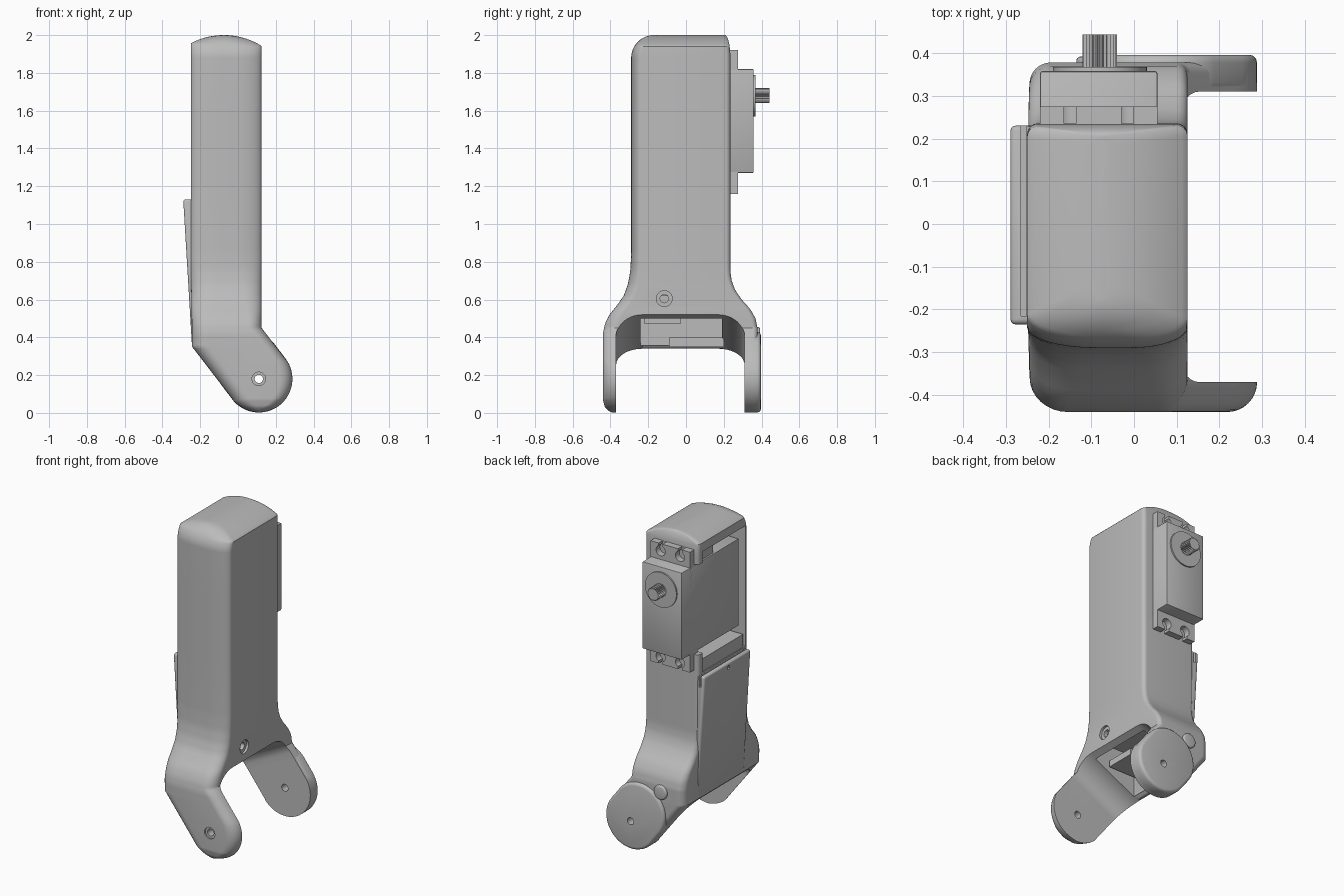
import bpy, bmesh, math

cube = bpy.data.objects.get("Cube")
if cube:
    bpy.data.objects.remove(cube, do_unlink=True)

grey = bpy.data.materials.new("plain grey")
grey.use_nodes = True
COLOUR = (0.5, 0.5, 0.5, 1)
grey.diffuse_color = COLOUR
for node in grey.node_tree.nodes:
    if node.type == 'BSDF_PRINCIPLED':
        node.inputs["Base Color"].default_value = COLOUR


def loft(name, rings):
    bm = bmesh.new()
    rows = [[bm.verts.new(p) for p in ring] for ring in rings]
    n = len(rows[0])
    for a, b in zip(rows, rows[1:]):
        for i in range(n):
            bm.faces.new((a[i], a[(i + 1) % n], b[(i + 1) % n], b[i]))
    bm.faces.new(rows[0])
    bm.faces.new(rows[-1])
    bmesh.ops.recalc_face_normals(bm, faces=bm.faces)
    mesh = bpy.data.meshes.new(name)
    bm.to_mesh(mesh)
    bm.free()
    obj = bpy.data.objects.new(name, mesh)
    bpy.context.collection.objects.link(obj)
    mesh.materials.append(grey)
    return obj


def activate(obj):
    bpy.ops.object.select_all(action='DESELECT')
    obj.select_set(True)
    bpy.context.view_layer.objects.active = obj


def box(name, x, y, z):
    ring = [(x[0], y[0]), (x[1], y[0]), (x[1], y[1]), (x[0], y[1])]
    return loft(name, [[(px, py, h) for px, py in ring] for h in z])


def rod(name, axis, centre, radius, span, n=40):
    """Cylinder along x or y; centre holds the other two coordinates."""
    rings = []
    for s in span:
        ring = []
        for i in range(n):
            t = 2 * math.pi * i / n
            u, v = centre[0] + radius * math.cos(t), centre[1] + radius * math.sin(t)
            ring.append((s, u, v) if axis == 'x' else (u, s, v))
        rings.append(ring)
    return loft(name, rings)


def cut(obj, *cutters):
    activate(obj)
    for c in cutters:
        mod = obj.modifiers.new("cut", 'BOOLEAN')
        mod.operation, mod.solver, mod.object = 'DIFFERENCE', 'EXACT', c
        bpy.ops.object.modifier_apply(modifier=mod.name)
        bpy.data.objects.remove(c, do_unlink=True)


def bevel(obj, width, segments=3):
    activate(obj)
    mod = obj.modifiers.new("bevel", 'BEVEL')
    mod.width, mod.segments = width, segments
    mod.limit_method, mod.angle_limit = 'ANGLE', math.radians(40)
    bpy.ops.object.modifier_apply(modifier=mod.name)


def smooth(obj):
    activate(obj)
    bpy.ops.object.shade_smooth_by_angle(angle=math.radians(35))


def lerp(table, z):
    if z <= table[0][0]:
        return table[0][1]
    for (a, u), (b, v) in zip(table, table[1:]):
        if z <= b:
            return u + (v - u) * (z - a) / (b - a)
    return table[-1][1]


# Leg housing: rounded sections with a bulging front, stacked in height
PIVOT, R = (0.11, 0.18), 0.178
LEFT = [(0.073, -0.03), (0.35, -0.243), (0.8, -0.25)]
RIGHT = [(0.287, 0.25), (0.45, 0.125)]
FRONT = [(0, -0.385), (0.01, -0.41), (0.03, -0.43), (0.07, -0.44), (0.42, -0.44), (0.47, -0.43),
         (0.52, -0.405), (0.57, -0.365), (0.62, -0.33), (0.68, -0.308), (0.75, -0.295), (0.85, -0.29)]
BACK = [(0, 0.355), (0.03, 0.375), (0.45, 0.378), (0.5, 0.368), (0.55, 0.34), (0.6, 0.295),
        (0.65, 0.26), (0.7, 0.242), (0.75, 0.235)]


def section(z):
    half = math.sqrt(max(0, R * R - (z - PIVOT[1]) ** 2))
    x0 = PIVOT[0] - half if z < 0.073 else lerp(LEFT, z)
    x1 = PIVOT[0] + half if z < 0.287 else lerp(RIGHT, z)
    y0, y1 = lerp(FRONT, z), lerp(BACK, z)
    if z > 1.88:    # domed top with a rounded front edge
        inset = 1 - math.sqrt(max(0, 1 - ((z - 1.88) / 0.12) ** 2))
        y0, y1 = y0 + 0.12 * inset, y1 - 0.03 * inset
        dome = math.sqrt(0.376 ** 2 - (z - 1.624) ** 2)
        x0, x1 = max(x0, -0.075 - dome), min(x1, -0.075 + dome)
    upper = lerp([(0.5, 0), (0.8, 1)], z)
    back = 0.05 - 0.025 * upper
    corners = [(x1, y1, 0.025, 0.025, 0), (x0, y1, back, back, 90),
               (x0, y0, 0.09 + 0.07 * upper, 0.08 - 0.03 * upper, 180),
               (x1, y0, 0.07 + 0.06 * upper, 0.07 - 0.02 * upper, 270)]
    ring = []
    for px, py, rx, ry, start in corners:
        rx = min(rx, 0.48 * (x1 - x0))
        cx = px - rx if px == x1 else px + rx
        cy = py - ry if py == y1 else py + ry
        for i in range(9):
            t = math.radians(start + 90 * i / 8)
            ring.append((cx + rx * math.cos(t), cy + ry * math.sin(t), z))
    return ring


heights = [PIVOT[1] - R * math.cos(math.radians(a)) for a in range(5, 125, 5)]
heights += [0.073, 0.35, 0.45] + [0.3 + 0.02 * i for i in range(29)] + [1.2, 1.6]
heights += [1.88 + 0.12 * math.cos(math.radians(a)) for a in range(3, 91, 3)]
heights = sorted({round(h, 4) for h in heights})
housing = loft("leg_housing", [section(z) for z in heights])

# Slanted arch between the two fork arms
arch = [(-0.37, -0.5), (0.31, -0.5)]
for side, cy in ((1, 0.17), (-1, -0.23)):
    for i in range(11):
        t = math.radians(9 * i if side > 0 else 90 - 9 * i)
        arch.append((cy + side * 0.14 * math.cos(t), 0.4 + 0.12 * math.sin(t)))
arch_cutter = loft("arch_cutter", [[(x, y, z + 0.5 * (x - 0.125)) for y, z in arch] for x in (-0.5, 0.5)])


def pivot_hole():
    return rod("pivot_hole", 'y', PIVOT, 0.022, (-0.6, 0.6))


cut(housing, arch_cutter,
    box("lower_cavity", (-0.2, 0.085), (-0.24, 0.19), (0.2, 0.62)),
    box("servo_bay", (-0.4, 0.075), (-0.235, 0.19), (1.14, 1.9)),
    box("servo_window", (-0.4, 0.056), (0.1, 0.4), (1.26, 1.83)),
    pivot_hole(),
    rod("pivot_recess", 'y', PIVOT, 0.036, (-0.6, -0.43)),
    rod("side_hole", 'x', (-0.115, 0.605), 0.022, (0.05, 0.3)),
    rod("side_recess", 'x', (-0.115, 0.605), 0.042, (0.11, 0.3)))
smooth(housing)

# Rear arm pad: a short capsule running up the arm, with a boss
pad_rings = []
for y in (0.312, 0.396):
    ring = []
    for i in range(64):
        t = 2 * math.pi * (i + 0.5) / 64
        c, s = math.cos(t), math.sin(t)
        shift = 0.09 if 0.8 * s - 0.6 * c > 0 else 0
        ring.append((PIVOT[0] + R * c - 0.6 * shift, y, PIVOT[1] + R * s + 0.8 * shift))
    pad_rings.append(ring)
pad = loft("rear_arm_pad", pad_rings)
bevel(pad, 0.018)
cut(pad, pivot_hole())
boss = rod("rear_arm_boss", 'y', (-0.09, 0.41), 0.045, (0.3, 0.392))
bevel(boss, 0.01)
smooth(pad)
smooth(boss)

# Slanted side cover with a groove along its top and a finger notch
outline = [(-0.29, 1.13), (-0.244, 0.36), (-0.225, 0.335), (-0.2, 0.36), (-0.2, 0.8), (-0.24, 1.13)]
cover = loft("side_cover", [[(x, y, z) for x, z in outline] for y in (-0.235, 0.23)])
bevel(cover, 0.012)
cut(cover, box("groove", (-0.265, -0.251), (-0.215, 0.3), (1.06, 1.2)),
    rod("notch", 'x', (-0.012, 1.1), 0.012, (-0.4, -0.28), 20))
smooth(cover)

# Brackets inside the lower opening and around the servo
box("inner_bracket", (-0.21, -0.12), (-0.09, 0.2), (0.35, 0.4))
box("inner_ledge", (-0.21, 0.0), (-0.22, -0.03), (0.47, 0.51))
box("servo_tray", (-0.245, 0.08), (-0.22, 0.2), (1.12, 1.22))
box("upper_bracket", (-0.21, 0.08), (0.03, 0.2), (1.81, 1.91))

# Servo motor
case = box("servo_case", (-0.22, 0.055), (-0.215, 0.358), (1.27, 1.82))
bevel(case, 0.006, 2)
tabs = box("servo_tabs", (-0.22, 0.055), (0.2, 0.275), (1.16, 1.92))
for z, edge in ((1.205, 1.1), (1.875, 2.0)):
    for x in (-0.15, -0.015):
        cut(tabs, rod("tab_hole", 'y', (x, z), 0.032, (0.235, 0.4), 24),
            box("tab_slot", (x - 0.014, x + 0.014), (0.235, 0.4), sorted((z, edge))))
collar = rod("servo_collar", 'y', (-0.08, 1.68), 0.11, (0.35, 0.367), 48)
for part in (case, tabs, collar):
    smooth(part)

# Toothed output shaft
TEETH = 24
shaft = []
for y in (0.36, 0.443):
    ring = []
    for i in range(2 * TEETH):
        r, t = (0.041 if i % 2 else 0.034), math.pi * i / TEETH
        ring.append((-0.08 + r * math.cos(t), y, 1.68 + r * math.sin(t)))
    shaft.append(ring)
loft("output_shaft", shaft)
